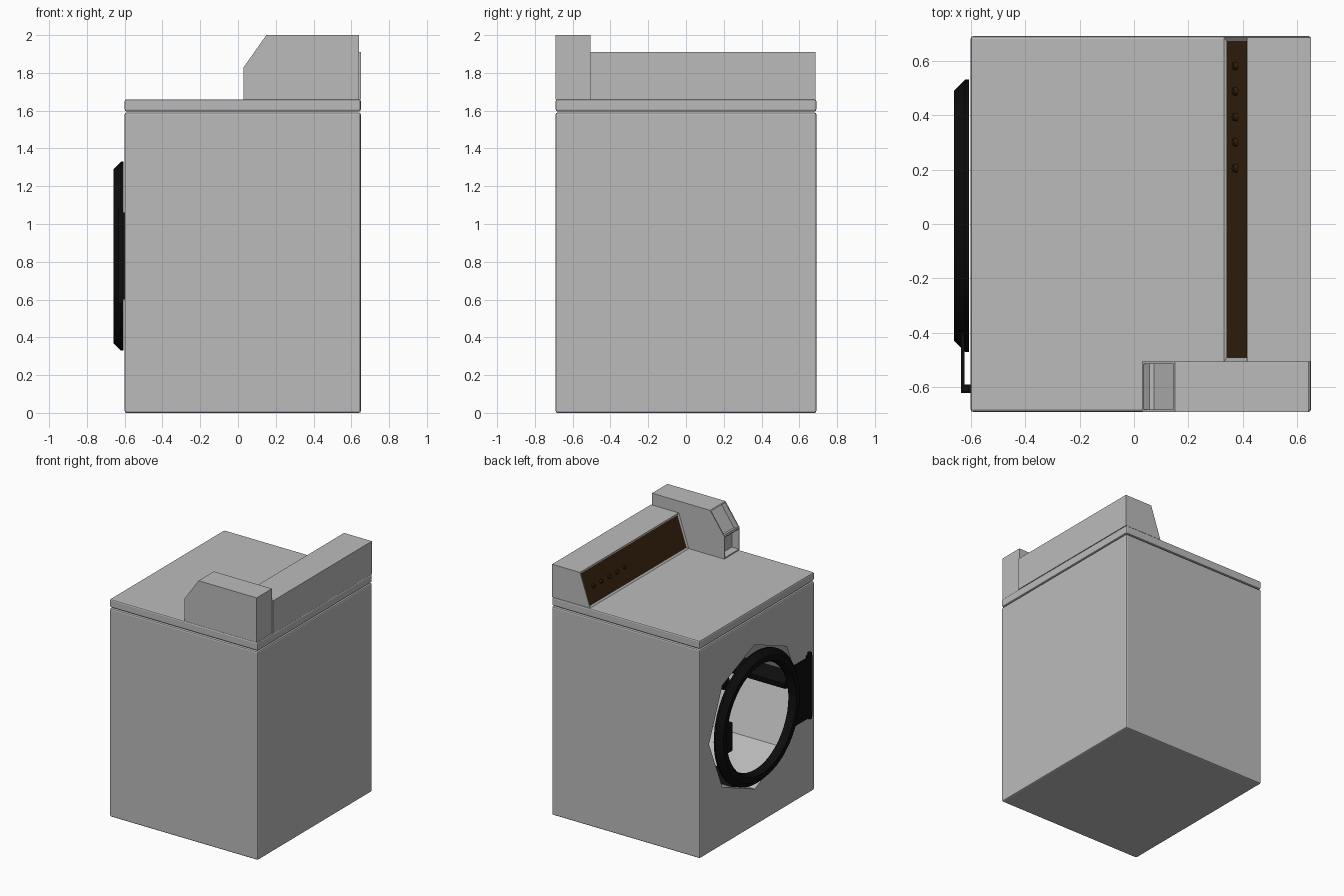
import bpy, bmesh, math
from mathutils import Vector, Matrix

if "Cube" in bpy.data.objects:
    bpy.data.objects.remove(bpy.data.objects["Cube"])


def material(name, rgb):
    m = bpy.data.materials.new(name)
    m.diffuse_color = (*rgb, 1)
    m.use_nodes = True
    m.node_tree.nodes["Principled BSDF"].inputs["Base Color"].default_value = m.diffuse_color
    return m


GREY = material("enamel grey", (0.5, 0.5, 0.5))
BLACK = material("rubber black", (0.004, 0.004, 0.004))
BROWN = material("panel brown", (0.045, 0.019, 0.005))
DARK = material("knob dark brown", (0.03, 0.013, 0.004))


def finish(name, bm, *mats):
    bmesh.ops.recalc_face_normals(bm, faces=bm.faces)
    me = bpy.data.meshes.new(name)
    bm.to_mesh(me)
    bm.free()
    ob = bpy.data.objects.new(name, me)
    bpy.context.collection.objects.link(ob)
    for m in mats:
        me.materials.append(m)
    return ob


def smooth(ob, angle=35):
    bpy.ops.object.select_all(action='DESELECT')
    ob.select_set(True)
    bpy.context.view_layer.objects.active = ob
    bpy.ops.object.shade_smooth_by_angle(angle=math.radians(angle))


def box(name, lo, hi, mat, bevel=0):
    lo, hi = Vector(lo), Vector(hi)
    bm = bmesh.new()
    bmesh.ops.create_cube(bm, size=1)
    for v in bm.verts:
        v.co = (lo + hi) / 2 + v.co * (hi - lo)
    if bevel:
        bmesh.ops.bevel(bm, geom=bm.edges[:], offset=bevel, segments=2,
                        profile=0.5, affect='EDGES')
    return finish(name, bm, mat)


def extrude_y(profile, y0, y1):
    """Prism from an (x, z) profile."""
    bm = bmesh.new()
    f = bm.faces.new([bm.verts.new((x, y0, z)) for x, z in profile])
    r = bmesh.ops.extrude_face_region(bm, geom=[f])
    bmesh.ops.translate(bm, vec=(0, y1 - y0, 0),
                        verts=[g for g in r['geom'] if isinstance(g, bmesh.types.BMVert)])
    bmesh.ops.recalc_face_normals(bm, faces=bm.faces)
    return bm


def extrude_x(profile, x0, x1):
    """Prism from a (y, z) profile."""
    bm = bmesh.new()
    f = bm.faces.new([bm.verts.new((x0, y, z)) for y, z in profile])
    r = bmesh.ops.extrude_face_region(bm, geom=[f])
    bmesh.ops.translate(bm, vec=(x1 - x0, 0, 0),
                        verts=[g for g in r['geom'] if isinstance(g, bmesh.types.BMVert)])
    return bm


CY, CZ = 0.03, 0.83  # door centre


def polar(r, deg):
    a = math.radians(deg)
    return CY + r * math.cos(a), CZ + r * math.sin(a)


# Cabinet with an eight-sided drum cavity
cabinet = box("cabinet", (-0.6, -0.69, 0), (0.65, 0.69, 1.59), GREY, 0.01)
cutter = finish("drum_cutter",
                extrude_x([polar(0.55, 45 * i) for i in range(8)], -0.7, 0.3), GREY)
cutter.hide_render = True
cutter.hide_viewport = True
cut = cabinet.modifiers.new("drum", 'BOOLEAN')
cut.object = cutter
cut.operation = 'DIFFERENCE'
cut.solver = 'EXACT'

# Worktop lid
box("worktop", (-0.6, -0.69, 1.596), (0.65, 0.69, 1.66), GREY, 0.01)

# Drum lifters: three ridges running into the drum
for i, deg in enumerate((170, 290, 50)):
    prof = [polar(0.53, deg - 8), polar(0.41, deg - 3),
            polar(0.41, deg + 3), polar(0.53, deg + 8)]
    finish(f"drum_lifter_{i + 1}", extrude_x(prof, -0.57, 0.29), BLACK)

# Door ring: chamfered profile turned about the door axis
bm = bmesh.new()
ring = [(0.40, -0.605), (0.41, -0.65), (0.42, -0.66), (0.46, -0.66),
        (0.50, -0.62), (0.50, -0.605)]
N = 48
loops = []
for i in range(N):
    loop = []
    for r, x in ring:
        y, z = polar(r, 360 * i / N)
        loop.append(bm.verts.new((x, y, z)))
    loops.append(loop)
for i in range(N):
    a, b = loops[i], loops[(i + 1) % N]
    for j in range(len(ring)):
        k = (j + 1) % len(ring)
        bm.faces.new((a[j], a[k], b[k], b[j]))
smooth(finish("door_ring", bm, BLACK))

# Door pull on the inner rim, opposite the hinge
box("door_pull", (-0.65, 0.36, 0.71), (-0.61, 0.45, 0.93), BLACK, 0.01)

# Hinge: plate, mounting block and pin
box("hinge_plate", (-0.635, -0.62, 0.6), (-0.622, -0.40, 1.06), BLACK)
box("hinge_block", (-0.635, -0.62, 0.6), (-0.598, -0.59, 1.06), BLACK)
box("hinge_pin", (-0.632, -0.615, 0.58), (-0.608, -0.595, 1.085), BLACK)

# Control housing with an inset brown fascia on its sloped front
slope_a, slope_b = Vector((0.33, 0, 1.66)), Vector((0.415, 0, 1.91))
bm = extrude_y([(0.33, 1.66), (0.65, 1.66), (0.65, 1.91), (0.415, 1.91)], -0.505, 0.685)
bm.normal_update()
front = min(bm.faces, key=lambda f: f.normal.x)
bmesh.ops.inset_individual(bm, faces=[front], thickness=0.018, depth=-0.006)
front.material_index = 1
finish("control_housing", bm, GREY, BROWN)

# Row of control knobs
normal = Vector((-(slope_b.z - slope_a.z), 0, slope_b.x - slope_a.x)).normalized()
turn = normal.to_track_quat('Z', 'Y').to_matrix().to_4x4()
for i, y in enumerate((0.58, 0.487, 0.393, 0.3, 0.205)):
    bm = bmesh.new()
    bmesh.ops.create_cone(bm, cap_ends=True, segments=16, radius1=0.016,
                          radius2=0.014, depth=0.016)
    pos = slope_a.lerp(slope_b, 0.48) + Vector((0, y, 0))
    bm.transform(Matrix.Translation(pos) @ turn)
    smooth(finish(f"control_knob_{i + 1}", bm, DARK))

# Coin box with recessed openings in the front and the chamfer
bm = extrude_y([(0.03, 1.66), (0.64, 1.66), (0.64, 2.0), (0.15, 2.0), (0.03, 1.83)],
               -0.69, -0.505)
bm.normal_update()
openings = [f for f in bm.faces if f.normal.x < -0.5]
for f, depth in zip(sorted(openings, key=lambda f: f.normal.x), (0.06, 0.04)):
    bmesh.ops.inset_individual(bm, faces=[f], thickness=0.012)
    n = f.normal.copy()
    r = bmesh.ops.extrude_face_region(bm, geom=[f])
    bmesh.ops.translate(bm, vec=-n * depth,
                        verts=[g for g in r['geom'] if isinstance(g, bmesh.types.BMVert)])
    if f.is_valid:
        bmesh.ops.delete(bm, geom=[f], context='FACES_ONLY')
finish("coin_box", bm, GREY)
